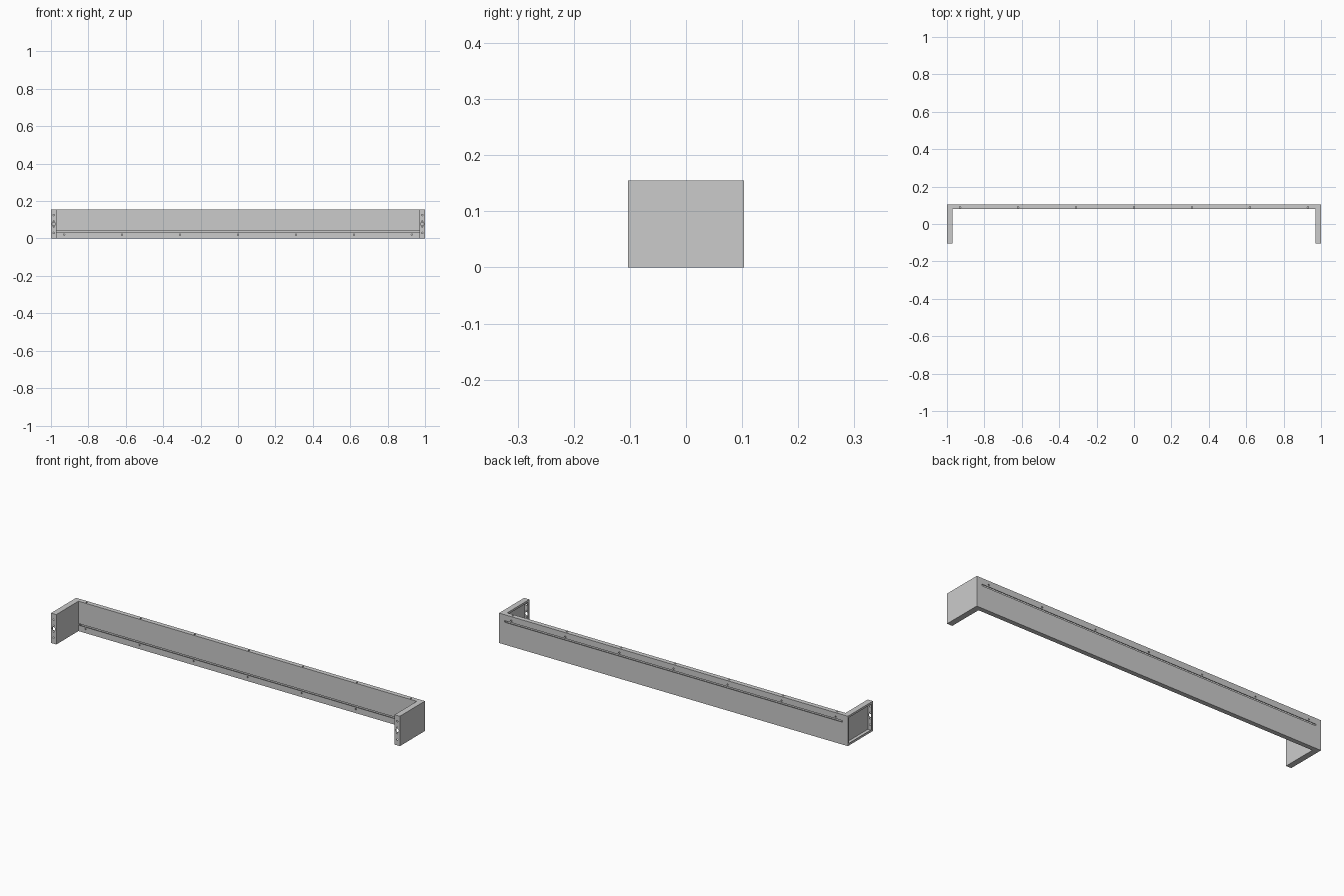
import bpy, bmesh
from math import pi
from mathutils import Matrix, Vector

if "Cube" in bpy.data.objects:
    bpy.data.objects.remove(bpy.data.objects["Cube"])

T = 0.003                 # sheet thickness
W, D, H = 0.97, 0.103, 0.155


def make_object(name, bm):
    bmesh.ops.recalc_face_normals(bm, faces=bm.faces)
    mesh = bpy.data.meshes.new(name)
    bm.to_mesh(mesh)
    bm.free()
    ob = bpy.data.objects.new(name, mesh)
    bpy.context.collection.objects.link(ob)
    return ob


def apply_modifiers(ob):
    bpy.context.view_layer.objects.active = ob
    for mod in list(ob.modifiers):
        bpy.ops.object.modifier_apply(modifier=mod.name)


def drill(ob, holes, axis):
    """Cut round holes (position, radius) through one sheet along axis."""
    bm = bmesh.new()
    rot = Matrix.Rotation(pi / 2, 4, 'X') if axis == 'Y' else Matrix()
    for pos, r in holes:
        bmesh.ops.create_cone(bm, cap_ends=True, segments=16, radius1=r, radius2=r,
                              depth=0.012, matrix=Matrix.Translation(pos) @ rot)
    cutter = make_object("hole_cutter", bm)
    cutter.hide_render = True
    mod = ob.modifiers.new("holes", 'BOOLEAN')
    mod.operation, mod.solver, mod.object = 'DIFFERENCE', 'EXACT', cutter
    apply_modifiers(ob)
    bpy.data.objects.remove(cutter)


def channel(name, profile):
    """Extrude a folded sheet profile (y, z) along x."""
    bm = bmesh.new()
    face = bm.faces.new([bm.verts.new((-W, y, z)) for y, z in profile])
    ext = bmesh.ops.extrude_face_region(bm, geom=[face])
    verts = [v for v in ext['geom'] if isinstance(v, bmesh.types.BMVert)]
    bmesh.ops.translate(bm, verts=verts, vec=(2 * W, 0, 0))
    return make_object(name, bm)


# Long panel: two interlocking folded channels
y0, y1 = 0.079, D
lip, plate = 0.031, 0.116
lower = [(y0, lip), (y0, 0), (y1, 0), (y1, plate),
         (y1 - T, plate), (y1 - T, T), (y0 + T, T), (y0 + T, lip)]
upper = [(y0 + y1 - y, H - z) for y, z in lower]
xs = [i * 0.31 for i in range(-3, 4)]

back_channel = channel("back_channel", lower)
drill(back_channel, [(Vector((x, y0, 0.021)), 0.004) for x in xs], 'Y')
front_channel = channel("front_channel", upper)
drill(front_channel, [(Vector((x, 0.089, H)), 0.004) for x in xs], 'Z')
drill(front_channel, [(Vector((x, y1, H - 0.021)), 0.004) for x in xs], 'Y')


# End panels: folded trays open towards -x, with a narrow return lip
def end_tray(name, x):
    bm = bmesh.new()
    bmesh.ops.create_cube(bm, size=1, matrix=Matrix.Translation((x, 0, H / 2))
                          @ Matrix.Diagonal((0.03, 2 * D, H, 1)))
    open_face = min(bm.faces, key=lambda f: f.calc_center_median().x)
    bmesh.ops.inset_region(bm, faces=[open_face], thickness=0.015)
    bmesh.ops.delete(bm, geom=[open_face], context='FACES')
    ob = make_object(name, bm)
    mod = ob.modifiers.new("sheet", 'SOLIDIFY')
    mod.thickness, mod.offset, mod.use_even_offset = T, -1, True
    apply_modifiers(ob)
    drill(ob, [(Vector((x, -D, z)), r) for z, r in
               ((0.03, 0.004), (0.062, 0.003), (0.0775, 0.009), (0.093, 0.003), (0.125, 0.004))], 'Y')


end_tray("left_end_panel", -0.985)
end_tray("right_end_panel", 0.985)
